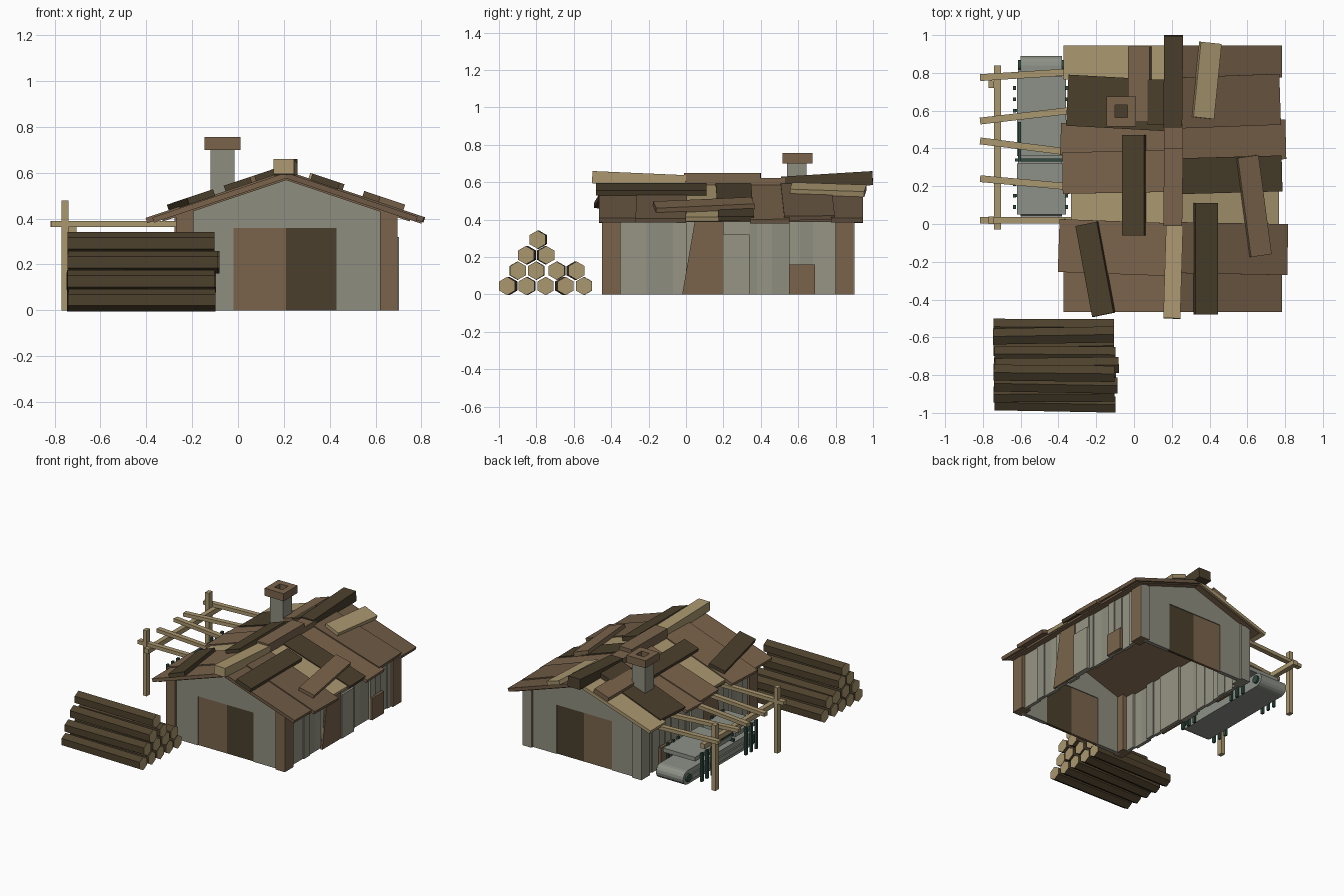
import bpy, bmesh, math, random
from mathutils import Matrix, Vector

random.seed(4)
if "Cube" in bpy.data.objects:
    bpy.data.objects.remove(bpy.data.objects["Cube"])


def material(name, code):
    lin = []
    for i in (0, 2, 4):
        c = int(code[i:i + 2], 16) / 255
        lin.append(((c + 0.055) / 1.055) ** 2.4 if c > 0.04 else c / 12.92)
    m = bpy.data.materials.new(name)
    m.use_nodes = True
    m.diffuse_color = (*lin, 1)
    m.node_tree.nodes["Principled BSDF"].inputs["Base Color"].default_value = (*lin, 1)
    return m


BROWN = material("brown wood", "7a644b")
UMBER = material("umber wood", "6e5a45")
DARK = material("dark wood", "4a3f2c")
PALE = material("pale wood", "aa976f")
GREY = material("grey plaster", "8f8d7f")
LIGHT = material("light grey plank", "979585")
METAL = material("belt metal", "8d9187")
GREEN = material("dark green steel", "2f4a41")
BARK = material("bark", "4d412c")


def finish(name, bm, *mats):
    bmesh.ops.recalc_face_normals(bm, faces=bm.faces)
    me = bpy.data.meshes.new(name)
    bm.to_mesh(me)
    bm.free()
    for m in mats:
        me.materials.append(m)
    ob = bpy.data.objects.new(name, me)
    bpy.context.scene.collection.objects.link(ob)
    return ob


def block(name, center, size, mat, rot=Matrix()):
    bm = bmesh.new()
    bmesh.ops.create_cube(bm, size=1, matrix=Matrix.Translation(center) @ rot @ Matrix.Diagonal((*size, 1)))
    return finish(name, bm, mat)


def box(name, x0, x1, y0, y1, z0, z1, mat):
    return block(name, ((x0 + x1) / 2, (y0 + y1) / 2, (z0 + z1) / 2), (x1 - x0, y1 - y0, z1 - z0), mat)


def prism(name, points, depth, mat):
    """Extrude a closed outline of 3D points along the depth vector."""
    bm = bmesh.new()
    face = bm.faces.new([bm.verts.new(p) for p in points])
    new = bmesh.ops.extrude_face_region(bm, geom=[face])["geom"]
    bmesh.ops.translate(bm, vec=depth, verts=[v for v in new if isinstance(v, bmesh.types.BMVert)])
    return finish(name, bm, mat)


def bar(name, a, b, w, h, mat):
    """Beam of width w and height h from point a to point b."""
    a, b = Vector(a), Vector(b)
    d = b - a
    rot = Matrix.Rotation(math.atan2(d.y, d.x), 4, 'Z') @ Matrix.Rotation(-math.atan2(d.z, d.xy.length), 4, 'Y')
    return block(name, (a + b) / 2, (d.length, w, h), mat, rot)


# Gable walls with doorways and two door leaves each
RIDGE, PITCH, TOP = 0.21, math.atan(0.335), 0.6
gable = [(-.22, 0), (-.22, .435), (RIDGE, .58), (.64, .435), (.64, 0), (.43, 0), (.43, .36), (-.02, .36), (-.02, 0)]
for side, y in (("front", -.435), ("back", .855)):
    prism(side + "_gable_wall", [(x, y, z) for x, z in gable], (0, .03, 0), GREY)
    box(side + "_door_brown", -.02, RIDGE, y + .006, y + .024, 0, .36, BROWN)
    box(side + "_door_dark", RIDGE, .43, y + .006, y + .024, 0, .36, DARK)

# Corner posts, the rear ones faced with grey strips
for x in (-.27, .62):
    box("front_corner_post", x, x + .075, -.45, -.35, 0, .43, BROWN)
    box("back_corner_post", x, x + .075, .80, .895, 0, .43, BROWN if x > 0 else GREY)
    box("back_corner_facing", x, x + .075, .895, .902, 0, .42, GREY)

# Plank side walls, with a leaning brown plank and a raised panel
seams = [-.35, -.28, -.21, -.14, -.07, 0, .1, .2, .34, .38, .46, .55, .61, .68, .76, .80]
for side, wall in ((1, .66), (-1, -.24)):
    for y0, y1 in zip(seams, seams[1:]):
        x = wall + side * random.choice((0, .008, .015))
        box("side_wall_plank", x - .012, x + .012, y0, y1, 0, .425, random.choice((GREY, LIGHT)))
    x = wall + side * .022
    prism("leaning_plank", [(x, -.02, 0), (x, .2, 0), (x, .2, .41), (x, .05, .41)], (side * .014, 0, 0), BROWN)
    box("raised_panel", x, x + side * .02, .2, .34, 0, .32, LIGHT)
    box("side_hatch", x, x + side * .02, .55, .69, 0, .16, BROWN)


def board(name, side, xc, yc, width, length, mat, lift=0.0, turn=0.0, thick=.024):
    """Board lying on one roof slope; width runs down the slope."""
    rot = Matrix.Rotation(side * PITCH, 4, 'Y') @ Matrix.Rotation(math.radians(turn), 4, 'Z')
    z = TOP - .335 * abs(xc - RIDGE) + lift - thick / 2
    block(name, (xc, yc, z), (width / math.cos(PITCH), length, thick), mat, rot)


# Roof: one plain deck per slope, then wide overlapping panels
panels = {
    -1: [(-.46, -.25, -.37, BROWN, 0), (-.26, .01, -.395, BROWN, -2), (.0, .18, -.33, PALE, 0),
         (.17, .38, -.375, BROWN, 1), (.36, .52, -.385, BROWN, -2), (.51, .77, -.35, DARK, -3),
         (.77, .94, -.37, PALE, 0)],
    1: [(-.46, -.24, .78, UMBER, 0), (-.26, .0, .81, UMBER, -1), (0, .19, .765, PALE, 0),
        (.17, .35, .78, DARK, 1.5), (.34, .54, .80, BROWN, 1.5), (.52, .78, .77, UMBER, 2),
        (.78, .94, .78, UMBER, 0)]}
for side, rows in panels.items():
    board("roof_deck", side, RIDGE + side * .27, .24, .54, 1.38, BROWN, -.02, 0, .012)
    for i, (y0, y1, edge, mat, turn) in enumerate(rows):
        board("roof_panel", side, (RIDGE + edge) / 2, (y0 + y1) / 2, abs(edge - RIDGE), y1 - y0 + .01, mat,
              .008 * (i % 2), turn)

# Loose patch boards on the slopes
for side, x, y, w, l, mat, turn in (
        (-1, .0, .205, .115, .53, DARK, 0), (-1, -.205, -.24, .115, .49, DARK, 11),
        (-1, .03, .74, .115, .40, BROWN, 0), (-1, .12, .645, .09, .24, DARK, 0),
        (1, .38, -.185, .12, .59, DARK, 0), (1, .635, .095, .11, .53, BROWN, 8),
        (1, .385, .76, .11, .40, PALE, -6)):
    board("patch_board", side, x, y, w, l, mat, .034, turn, .03)

# Ridge beams
bar("ridge_beam_pale", (.20, -.50, .627), (.215, 0, .605), .09, .065, PALE)
bar("ridge_beam_brown", (.205, -.01, .615), (.21, .40, .615), .10, .07, BROWN)
bar("ridge_beam_dark", (.205, .51, .592), (.21, .998, .622), .10, .075, DARK)
box("ridge_cap", .16, .26, .38, .53, .57, .622, BROWN)

# Chimney with an open square cap
box("chimney_stack", -.12, -.015, .54, .645, .46, .71, GREY)
for x0, x1, y0, y1 in ((-.145, -.10, .515, .675), (-.035, .01, .515, .675),
                       (-.10, -.035, .515, .565), (-.10, -.035, .63, .675)):
    box("chimney_cap", x0, x1, y0, y1, .70, .755, BROWN)
box("chimney_flue", -.10, -.035, .565, .63, .70, .715, DARK)

# Lean-to frame: posts, long beam and crooked rafters
for y in (.0, .72):
    box("frame_post", -.77, -.74, y, y + .04, 0, .48, PALE)
box("frame_beam", -.74, -.705, -.03, .84, .33, .365, PALE)
for ya, yb in ((.02, .02), (.24, .19), (.44, .37), (.545, .61), (.775, .81)):
    bar("frame_rafter", (-.815, ya, .377), (-.26, yb, .377), .036, .026, PALE)

# Conveyor: rounded belt, roller hubs, upper plates and green supports
belt = []
for cy, start in ((.84, -90), (.09, 90)):
    for i in range(9):
        a = math.radians(start + i * 22.5)
        belt.append((-.60, cy + .05 * math.cos(a), .085 + .05 * math.sin(a)))
prism("conveyor_belt", belt, (.22, 0, 0), METAL)
for cy in (.09, .84):
    bm = bmesh.new()
    bmesh.ops.create_cone(bm, cap_ends=True, segments=12, radius1=.028, radius2=.028, depth=.25,
                          matrix=Matrix.Translation((-.49, cy, .085)) @ Matrix.Rotation(math.pi / 2, 4, 'Y'))
    finish("roller_hub", bm, GREEN)
box("belt_side_rail", -.615, -.605, .12, .81, .065, .10, METAL)
box("upper_plate_back", -.62, -.36, .36, .78, .185, .215, METAL)
box("upper_plate_front", -.62, -.36, .05, .32, .185, .215, METAL)
box("green_edge_strip", -.615, -.597, .33, .54, .20, .225, GREEN)
for x in (-.633, -.358):
    for y in (.09, .15, .21, .60, .66, .72):
        box("green_support", x - .008, x + .008, y - .01, y + .01, .02, .23, GREEN)
for y in (.15, .34, .60):
    box("green_cross_bar", -.63, -.36, y - .008, y + .008, .165, .185, GREEN)

# Stacked six-sided logs with pale cut ends
rows = ((.045, (-.95, -.85, -.75, -.65, -.545)), (.127, (-.90, -.80, -.69, -.59)),
        (.21, (-.85, -.75)), (.293, (-.79,)))
for z, ys in rows:
    for y in ys:
        bm = bmesh.new()
        length = .655 if z == .21 else .64
        spin = Matrix.Rotation(math.radians(random.uniform(-1.2, 1.2)), 4, 'Z')
        turn = Matrix.Rotation(math.pi / 2, 4, 'Y') @ Matrix.Rotation(math.pi / 2, 4, 'Z')
        x = (-.41 if z == .21 else -.42) + random.uniform(-.008, .008)
        bmesh.ops.create_cone(bm, cap_ends=True, segments=6, radius1=.049, radius2=.049, depth=length,
                              matrix=Matrix.Translation((x, y, z)) @ spin @ turn)
        for f in bm.faces:
            f.material_index = int(len(f.verts) == 6)
        finish("log", bm, BARK, PALE)
